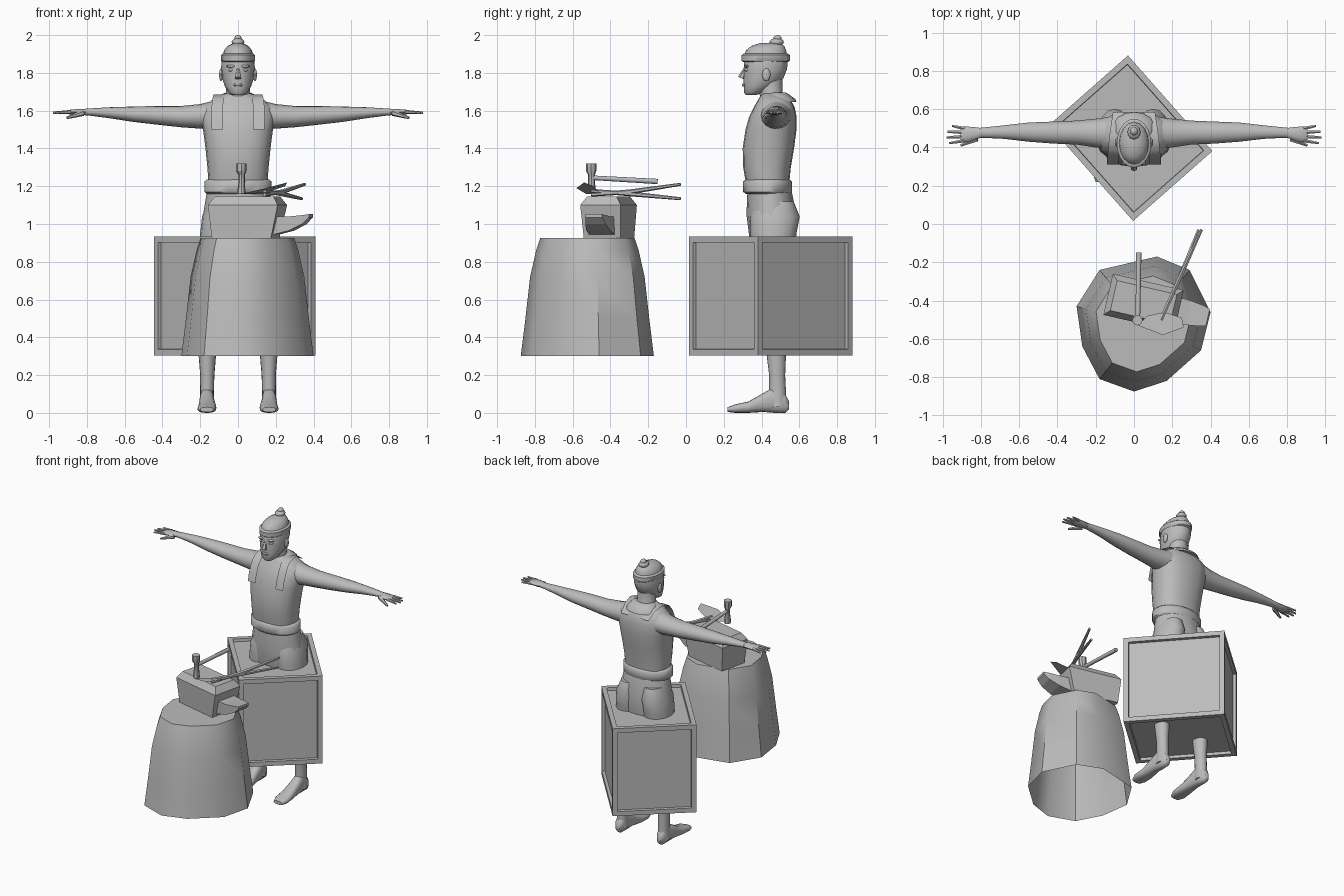
import bpy, bmesh
from math import sin, cos, pi, radians, copysign
from mathutils import Vector, Matrix

if "Cube" in bpy.data.objects:
    bpy.data.objects.remove(bpy.data.objects["Cube"], do_unlink=True)

grey = bpy.data.materials.new("plain_grey")
grey.use_nodes = True
grey.diffuse_color = (0.5, 0.5, 0.5, 1)
grey.node_tree.nodes["Principled BSDF"].inputs["Base Color"].default_value = grey.diffuse_color


def finish(name, bm, smooth=None, mirror=False):
    """Turn a bmesh into a named object, optionally smooth and mirrored."""
    bmesh.ops.recalc_face_normals(bm, faces=bm.faces)
    mesh = bpy.data.meshes.new(name)
    bm.to_mesh(mesh)
    bm.free()
    mesh.materials.append(grey)
    obj = bpy.data.objects.new(name, mesh)
    bpy.context.collection.objects.link(obj)
    if smooth:
        bpy.ops.object.select_all(action='DESELECT')
        obj.select_set(True)
        bpy.context.view_layer.objects.active = obj
        bpy.ops.object.shade_smooth_by_angle(angle=radians(smooth))
    if mirror:
        obj.modifiers.new("mirror", 'MIRROR').use_axis[0] = True
    return obj


def skin(bm, rings, bottom=True, top=True):
    """Join equal point rings into a tube."""
    loops = [[bm.verts.new(p) for p in ring] for ring in rings]
    for a, b in zip(loops, loops[1:]):
        for i in range(len(a)):
            j = (i + 1) % len(a)
            bm.faces.new((a[i], a[j], b[j], b[i]))
    if bottom:
        bm.faces.new(loops[0])
    if top:
        bm.faces.new(loops[-1])


def loft(name, axis, rows, sides=16, power=1.0, mirror=False, smooth=50):
    """Rounded sections along an axis; row = (place, u low, u high, v low, v high)."""
    bm = bmesh.new()
    rings = []
    for t, u0, u1, v0, v1 in rows:
        ring = []
        for k in range(sides):
            c, s = cos(2 * pi * k / sides), sin(2 * pi * k / sides)
            c, s = copysign(abs(c) ** power, c), copysign(abs(s) ** power, s)
            u, v = (u0 + u1 + (u1 - u0) * c) / 2, (v0 + v1 + (v1 - v0) * s) / 2
            ring.append({'x': (t, u, v), 'y': (u, t, v), 'z': (u, v, t)}[axis])
        rings.append(ring)
    skin(bm, rings)
    return finish(name, bm, smooth, mirror)


def upright(name, rows, **options):
    """Centred loft going up; row = (z, half width, front y, back y)."""
    return loft(name, 'z', [(z, -w, w, f, b) for z, w, f, b in rows], **options)


def rod(name, start, end, r1, r2, sides=8, mirror=False):
    start, end = Vector(start), Vector(end)
    way = end - start
    bm = bmesh.new()
    place = Matrix.Translation((start + end) / 2) @ way.to_track_quat('Z', 'Y').to_matrix().to_4x4()
    bmesh.ops.create_cone(bm, cap_ends=True, segments=sides, radius1=r1, radius2=r2,
                          depth=way.length, matrix=place)
    return finish(name, bm, 50, mirror)


def ball(name, centre, size, mirror=False):
    bm = bmesh.new()
    bmesh.ops.create_uvsphere(bm, u_segments=12, v_segments=8, radius=1,
                              matrix=Matrix.LocRotScale(Vector(centre), None, Vector(size)))
    return finish(name, bm, 60, mirror)


def plate(name, points, depth, mirror=False, width=None):
    """Flat outline with thickness, or a ribbon of the given width along points."""
    bm = bmesh.new()
    if width:
        pairs = [[bm.verts.new(Vector(p) + Vector((side * width, 0, 0))) for side in (-0.5, 0.5)]
                 for p in points]
        for (a, b), (c, d) in zip(pairs, pairs[1:]):
            bm.faces.new((a, b, d, c))
    else:
        bm.faces.new([bm.verts.new(p) for p in points])
    bmesh.ops.solidify(bm, geom=bm.faces[:], thickness=depth)
    return finish(name, bm, 40, mirror)


# Tree stump: irregular outline shrinking upward, open underneath
outline = [(-.18, -.24), (.12, -.17), (.29, -.24), (.4, -.46), (.35, -.66), (.17, -.82),
           (0, -.875), (-.18, -.81), (-.27, -.64), (-.3, -.43)]
hub = Vector((0.05, -0.52, 0))
rings = []
for z, k in ((.3, 1), (.5, .93), (.72, .86), (.86, .77), (.925, .71)):
    rings.append([hub + (Vector((x, y, 0)) - hub) * k + Vector((0, 0, z)) for x, y in outline])
bm = bmesh.new()
skin(bm, rings, bottom=False)
finish("stump", bm, 40)

# Anvil: chamfered block with a tapered horn, turned on the stump
turn = Matrix.Translation((.05, -.41, 0)) @ Matrix.Rotation(radians(-13), 4, 'Z')


def block_ring(x0, x1, y, z):
    return [turn @ Vector(p) for p in ((x0, -y, z), (x1, -y, z), (x1, y, z), (x0, y, z))]


bm = bmesh.new()
skin(bm, [block_ring(-.17, .15, .1, .925), block_ring(-.19, .19, .11, 1.1), block_ring(-.16, .16, .08, 1.145)])
finish("anvil_body", bm)
bm = bmesh.new()
skin(bm, [[turn @ Vector((x, s * w, z)) for s, z in ((-1, lo), (1, lo), (1, hi), (-1, hi))]
          for x, w, lo, hi in ((.14, .07, .94, 1.04), (.24, .065, .965, 1.04), (.31, .055, 1, 1.047), (.345, .045, 1.035, 1.052))])
finish("anvil_horn", bm)

# Hammer standing on its head
loft("hammer_head", 'z', [(1.16, -.005, .04, -.525, -.475), (1.22, .002, .036, -.518, -.482),
                          (1.26, .002, .036, -.518, -.482), (1.28, -.01, .045, -.53, -.475),
                          (1.32, -.01, .045, -.53, -.475)], sides=8, smooth=30)
rod("hammer_handle", (.02, -.5, 1.245), (.025, -.15, 1.225), .012, .014)

# Tongs holding a flat piece of metal
for label, lift in (("upper", 1), ("lower", -1)):
    joint = (.235, -.29, 1.165 + lift * .006)
    rod(label + "_tong_jaw", (.14, -.5, 1.165 - lift * .01), joint, .01, .013, 6)
    rod(label + "_tong_handle", joint, (.345 + lift * .008, -.03, 1.172 + lift * .038), .013, .008, 6)
plate("hot_metal", [(.02, -.53, 1.16), (.07, -.48, 1.16), (.16, -.46, 1.17), (.25, -.49, 1.2),
                    (.26, -.54, 1.22), (.15, -.58, 1.19)], .012)

# Crate: box with every side inset and pushed in
bm = bmesh.new()
bmesh.ops.create_cube(bm, size=1, matrix=Matrix.Translation((-.018, .448, .62))
                      @ Matrix.Rotation(radians(-48.6), 4, 'Z') @ Matrix.Diagonal((.666, .552, .63, 1)))
panels = bm.faces[:]
bmesh.ops.inset_individual(bm, faces=panels, thickness=.045)
bmesh.ops.inset_individual(bm, faces=panels, thickness=.003, depth=-.02)
finish("crate", bm)

# Legs, feet and trousers
loft("leg", 'z', [(.03, .125, .205, .44, .53), (.1, .128, .2, .44, .53), (.2, .125, .2, .44, .525),
                  (.32, .115, .21, .425, .53), (.45, .1, .21, .41, .55), (.6, .09, .2, .39, .53),
                  (.8, .02, .21, .35, .57), (.95, .01, .2, .34, .585), (1.04, .01, .19, .34, .602),
                  (1.12, .02, .16, .37, .57)], mirror=True)
loft("foot", 'y', [(.22, .13, .2, .005, .03), (.26, .115, .215, 0, .045), (.33, .115, .21, 0, .06),
                   (.41, .125, .205, .005, .105), (.47, .128, .2, 0, .14), (.525, .135, .195, 0, .1),
                   (.545, .15, .18, .02, .06)], power=.8, mirror=True)
upright("trousers", [(.8, .17, .36, .56), (.93, .195, .335, .575), (1.05, .185, .32, .585), (1.17, .165, .325, .56)])

# Torso and belt
upright("belt", [(1.16, .165, .315, .55), (1.17, .178, .303, .56), (1.225, .178, .303, .56), (1.236, .165, .315, .55)], sides=20)
upright("torso", [(1.2, .155, .32, .545), (1.3, .162, .303, .555), (1.4, .172, .3, .572), (1.5, .185, .315, .585),
                  (1.57, .2, .335, .585), (1.62, .185, .36, .575), (1.655, .14, .38, .555), (1.69, .07, .4, .52)],
        sides=20, power=.85)

# Shoulder straps and collar
plate("strap", [(.11, .312, 1.5), (.11, .326, 1.56), (.11, .352, 1.62), (.105, .385, 1.665), (.1, .45, 1.685),
                (.09, .52, 1.67), (.08, .585, 1.62)], .012, mirror=True, width=.06)
upright("collar", [(1.645, .12, .39, .585), (1.66, .115, .4, .58), (1.69, .08, .42, .54), (1.695, .065, .42, .53)])

# Arms and hands
loft("arm", 'x', [(.12, .39, .56, 1.5, 1.655), (.2, .4, .55, 1.505, 1.635), (.3, .415, .54, 1.512, 1.625),
                  (.42, .42, .535, 1.525, 1.625), (.55, .43, .53, 1.54, 1.622), (.68, .445, .515, 1.56, 1.618),
                  (.78, .45, .505, 1.573, 1.612), (.81, .45, .502, 1.575, 1.61)], mirror=True)
loft("palm", 'x', [(.79, .455, .5, 1.577, 1.61), (.84, .435, .507, 1.575, 1.61), (.895, .425, .51, 1.58, 1.605),
                   (.905, .43, .505, 1.585, 1.6)], sides=10, mirror=True)
for i, (label, tip) in enumerate((("index", .965), ("middle", .98), ("ring", .975), ("little", .95))):
    rod(label + "_finger", (.885, .436 + i * .021, 1.593), (tip, .422 + i * .03, 1.589), .011, .006, 6, True)
rod("thumb", (.82, .445, 1.588), (.905, .41, 1.562), .016, .007, 6, True)

# Head with simple facial features
upright("neck", [(1.65, .075, .4, .53), (1.7, .063, .385, .51), (1.78, .062, .38, .51)])
upright("head", [(1.682, .03, .318, .37), (1.695, .05, .308, .41), (1.73, .07, .306, .47), (1.77, .083, .304, .515),
                 (1.82, .089, .305, .535), (1.87, .088, .31, .54), (1.9, .08, .32, .535)])
rod("nose", (0, .315, 1.825), (0, .292, 1.772), .008, .018, 6)
loft("mouth", 'z', [(1.728, -.02, .02, .3, .33), (1.736, -.027, .027, .296, .33), (1.745, -.02, .02, .3, .33)], sides=8)
ball("eye", (.036, .322, 1.815), (.015, .012, .008), True)
ball("brow", (.036, .32, 1.835), (.026, .013, .008), True)
ball("ear", (.09, .425, 1.79), (.01, .022, .034), True)

# Cap with rolled band, and topknot
upright("cap_band", [(1.857, .082, .305, .54), (1.864, .09, .294, .55), (1.894, .09, .294, .55), (1.902, .08, .306, .538)], sides=20)
upright("cap_dome", [(1.89, .08, .308, .535), (1.92, .074, .318, .53), (1.942, .055, .345, .52), (1.957, .025, .39, .5)])
ball("topknot", (0, .48, 1.963), (.034, .038, .021))
ball("topknot_tip", (0, .485, 1.983), (.02, .022, .017))
